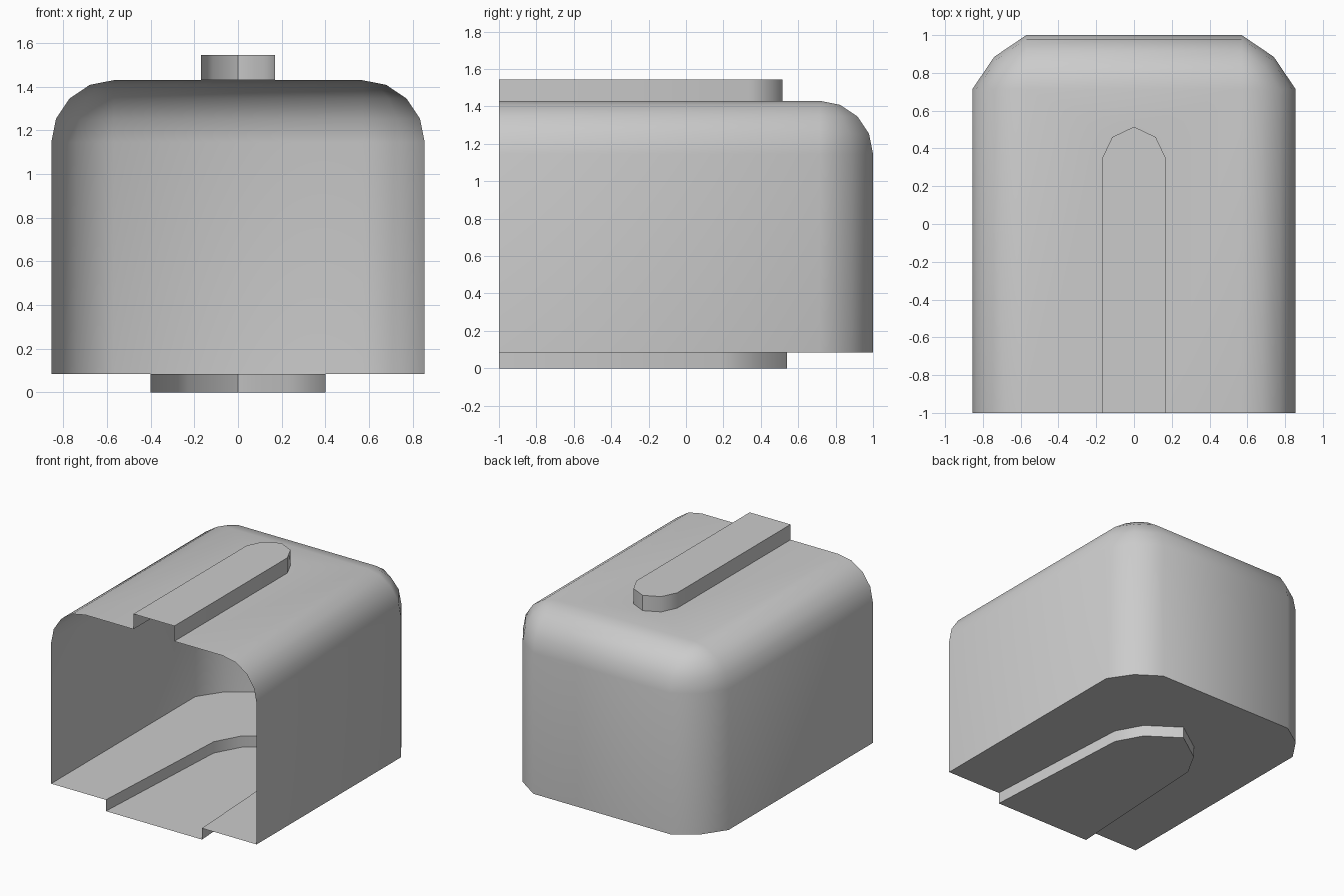
import bpy
import bmesh
from math import sin, cos, pi, radians

cube = bpy.data.objects.get("Cube")
if cube:
    bpy.data.objects.remove(cube, do_unlink=True)

grey = bpy.data.materials.new("plain_grey")
grey.use_nodes = True
grey.diffuse_color = (0.6, 0.6, 0.6, 1)
grey.node_tree.nodes["Principled BSDF"].inputs["Base Color"].default_value = (0.6, 0.6, 0.6, 1)

FRONT, FLOOR, ROOF = -1.0, 0.085, 1.43
RADIUS, CX, CY = 0.285, 0.57, 0.715     # rounding and its corner centre


def mirrored(half):
    """Open outline from the -x front end, round the back, to the +x front end."""
    left = [(-x, y) for x, y in half]
    return left + [p for p in reversed(half) if p[0] > 0]


def body_outline(scale):
    corner = [(RADIUS, 0), (0.17, 0.17), (0, RADIUS)]
    half = [(CX + RADIUS * scale, FRONT)]
    half += [(CX + dx * scale, CY + dy * scale) for dx, dy in corner]
    return mirrored(half)


def add_walls(bm, rows):
    """Skin a stack of (outline, height) rows, facing outward."""
    rings = [[bm.verts.new((x, y, z)) for x, y in pts] for pts, z in rows]
    for low, high in zip(rings, rings[1:]):
        for i in range(len(low) - 1):
            bm.faces.new((low[i + 1], low[i], high[i], high[i + 1]))


def add_cap(bm, outline, z, up):
    pts = outline[::-1] if up else outline
    bm.faces.new([bm.verts.new((x, y, z)) for x, y in pts])


def finish(bm, name):
    bmesh.ops.remove_doubles(bm, verts=bm.verts, dist=0.0005)
    mesh = bpy.data.meshes.new(name)
    bm.to_mesh(mesh)
    bm.free()
    mesh.materials.append(grey)
    obj = bpy.data.objects.new(name, mesh)
    bpy.context.collection.objects.link(obj)
    bpy.ops.object.select_all(action='DESELECT')
    obj.select_set(True)
    bpy.context.view_layer.objects.active = obj
    bpy.ops.object.shade_smooth_by_angle(angle=radians(45))


ridge = mirrored([(0.17, FRONT), (0.17, 0.345), (0.115, 0.46), (0, 0.515)])
channel = mirrored([(0.4, FRONT), (0.335, 0.19), (0.23, 0.38), (0, 0.54)])

# Shell: open front, rounded back and roof, with slots for ridge and channel
bm = bmesh.new()
rows = [(body_outline(1), FLOOR)]
for step in range(5):
    a = step * pi / 8
    rows.append((body_outline(cos(a)), ROOF - RADIUS + RADIUS * sin(a)))
add_walls(bm, rows)
roof = [(-CX, FRONT), (-CX, CY), (CX, CY), (CX, FRONT)]
add_cap(bm, roof + ridge[::-1], ROOF, True)
add_cap(bm, body_outline(1) + channel[::-1], FLOOR, False)
finish(bm, "shell")

# Hollow ridge on the roof
bm = bmesh.new()
add_walls(bm, [(ridge, ROOF), (ridge, 1.545)])
add_cap(bm, ridge, 1.545, True)
finish(bm, "roof_ridge")

# Sunken tapering channel in the floor
bm = bmesh.new()
add_walls(bm, [(channel, 0), (channel, FLOOR)])
add_cap(bm, channel, 0, False)
finish(bm, "floor_channel")
